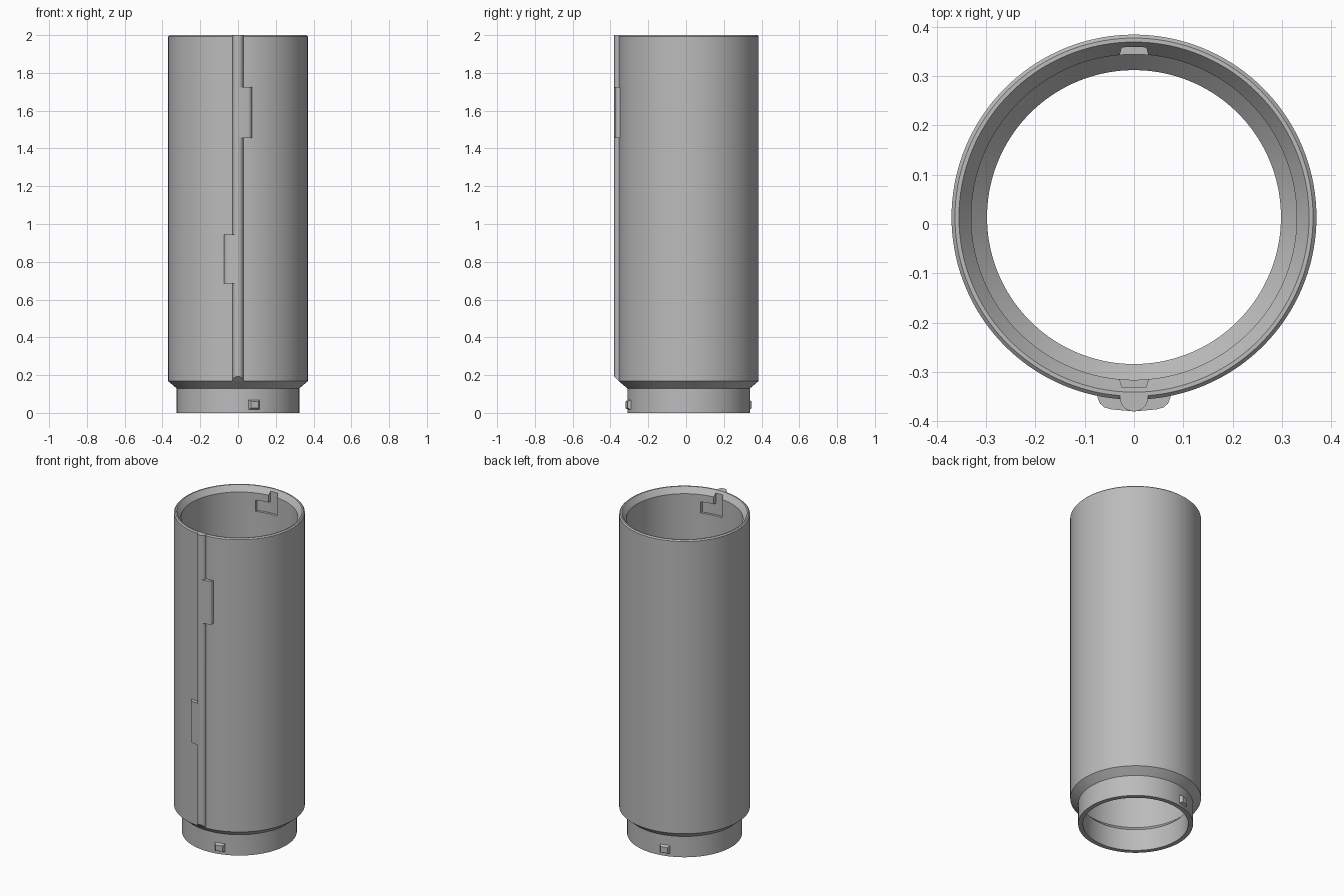
import bpy, bmesh, math
from mathutils import Matrix, Vector

if "Cube" in bpy.data.objects:
    bpy.data.objects.remove(bpy.data.objects["Cube"], do_unlink=True)

AXIS_Y = 0.014          # tube axis, shifted back by the front rib
SEGMENTS = 144
AXIS = Vector((0, AXIS_Y, 0))

grey = bpy.data.materials.new("mid_grey")
grey.use_nodes = True
grey.diffuse_color = (0.5, 0.5, 0.5, 1)
grey.node_tree.nodes["Principled BSDF"].inputs["Base Color"].default_value = (0.5, 0.5, 0.5, 1)


def finish(name, bm):
    bmesh.ops.recalc_face_normals(bm, faces=bm.faces)
    mesh = bpy.data.meshes.new(name)
    bm.to_mesh(mesh)
    bm.free()
    mesh.materials.append(grey)
    obj = bpy.data.objects.new(name, mesh)
    bpy.context.collection.objects.link(obj)
    return obj


def smooth(obj):
    bpy.ops.object.select_all(action='DESELECT')
    obj.select_set(True)
    bpy.context.view_layer.objects.active = obj
    bpy.ops.object.shade_smooth_by_angle(angle=math.radians(25))


def loft(name, rings, closed=False):
    """Skin equal-length rings of points; cap the ends or close the loop."""
    bm = bmesh.new()
    loops = [[bm.verts.new(p) for p in ring] for ring in rings]
    pairs = list(zip(loops, loops[1:]))
    if closed:
        pairs.append((loops[-1], loops[0]))
    else:
        bm.faces.new(loops[0])
        bm.faces.new(loops[-1])
    for a, b in pairs:
        for i in range(len(a)):
            j = (i + 1) % len(a)
            bm.faces.new((a[i], a[j], b[j], b[i]))
    return finish(name, bm)


def polar(radius, angle, z):
    """Point around the tube axis; angle 0 is the back, positive towards -x."""
    return AXIS + Vector((-radius * math.sin(angle), radius * math.cos(angle), z))


# Tube: revolved wall with a spigot below and a flared socket above
profile = [(0.298, 0), (0.325, 0), (0.325, 0.13), (0.37, 0.168),
           (0.37, 1.993), (0.363, 2.0), (0.355, 2.0), (0.33, 1.965),
           (0.33, 0.168), (0.298, 0.135)]
tube = loft("tube", [[polar(r, math.tau * i / SEGMENTS, z) for r, z in profile]
                     for i in range(SEGMENTS)], closed=True)


# Slots inside the socket: an entry channel and a sideways lock, front and back
def slot_cutter(turn, x0, x1, z0, z1):
    inner, outer, draft, steps = 0.31, 0.345, 0.04, 8
    a0, a1 = x0 / 0.33, x1 / 0.33
    rings = []
    for i in range(steps + 1):
        t = i / steps
        wide = turn + a0 + (a1 - a0) * t
        narrow = wide + draft * (1 - 2 * t)
        rings.append([polar(inner, wide, z0), polar(outer, narrow, z0),
                      polar(outer, narrow, z1), polar(inner, wide, z1)])
    return loft("slot_cutter", rings)


for turn in (0, math.pi):
    for span in ((-0.037, 0.037, 1.90, 2.05), (-0.037, 0.117, 1.85, 1.92)):
        cutter = slot_cutter(turn, *span)
        cutter.hide_render = True
        cut = tube.modifiers.new("slot", 'BOOLEAN')
        cut.operation, cut.solver, cut.object = 'DIFFERENCE', 'EXACT', cutter
        bpy.context.view_layer.objects.active = tube
        bpy.ops.object.modifier_apply(modifier=cut.name)
        bpy.data.objects.remove(cutter, do_unlink=True)
smooth(tube)

# Front rib: rounded strip, its foot sloped like the shoulder
arc = [math.pi * i / 12 for i in range(13)]
section = [(0.028 * math.cos(a), -0.354 - 0.026 * math.sin(a)) for a in arc]
section = [(0.028, -0.345)] + section + [(-0.028, -0.345)]
rib = loft("front_rib", [[(x, y, 0.17 - 0.356 - y) for x, y in section],
                         [(x, y, 2.0) for x, y in section]])
smooth(rib)

# Side tabs on the rib: upper one to +x, lower one to -x
tab_section = [(0, -0.342), (0.074, -0.342), (0.074, -0.352), (0.069, -0.364),
               (0.06, -0.372), (0.045, -0.376), (0, -0.38)]
for name, side, z0, z1 in (("upper_tab", 1, 1.455, 1.725),
                           ("lower_tab", -1, 0.685, 0.945)):
    tab = loft(name, [[(side * x, y, z) for x, y in tab_section] for z in (z0, z1)])
    smooth(tab)

# Locking lugs: tapered studs on the spigot, front and back
for name, turn in (("back_lug", 0), ("front_lug", math.pi)):
    angle = turn + math.asin(0.085 / 0.325)
    place = Matrix.Translation(AXIS + Vector((0, 0, 0.043))) @ Matrix.Rotation(angle, 4, 'Z')
    rings = [[place @ Vector((sx * w, r, sz * h))
              for sx, sz in ((-1, -1), (1, -1), (1, 1), (-1, 1))]
             for r, w, h in ((0.315, 0.03, 0.026), (0.325, 0.03, 0.026), (0.34, 0.021, 0.018))]
    loft(name, rings)
